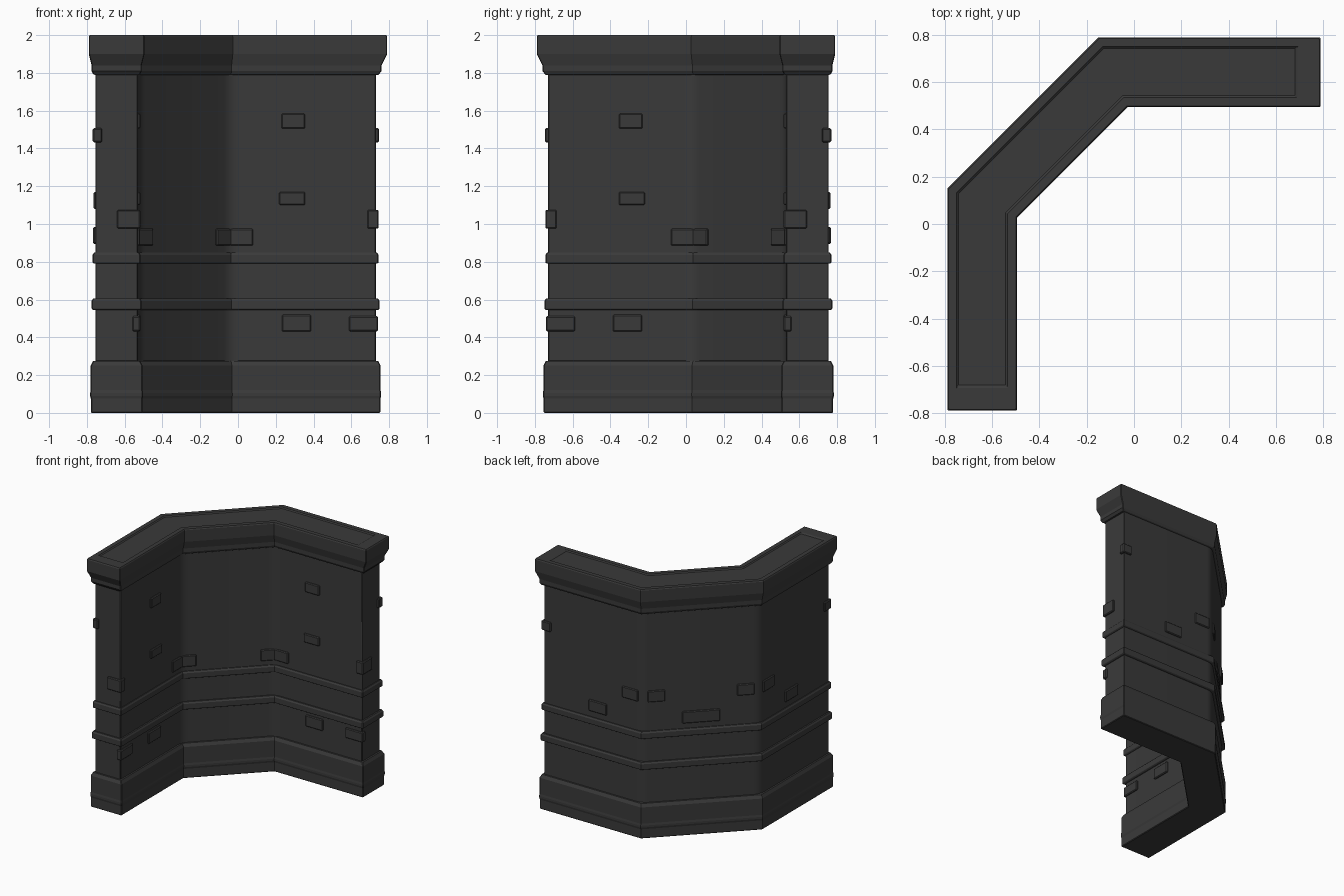
import bpy, bmesh, math

if "Cube" in bpy.data.objects:
    bpy.data.objects.remove(bpy.data.objects["Cube"])

R2 = math.sqrt(2)
stone = bpy.data.materials.new("dark_stone")
stone.diffuse_color = (0.042, 0.042, 0.042, 1)
stone.use_nodes = True
stone.node_tree.nodes["Principled BSDF"].inputs["Base Color"].default_value = stone.diffuse_color


def footprint(o, e=0.0):
    """Angled wall outline pushed out by o, with e extra at the two ends."""
    out, inn, end = 0.755 + o, 0.53 - o, 0.73 + o + e
    co, ci = 0.89 + o * R2, 0.572 - o * R2
    return [(-out, -end), (-out, co - out), (out - co, out), (end, out),
            (end, inn), (inn - ci, inn), (-inn, ci - inn), (-inn, -end)]


def loft(name, rings, bevel=0.005):
    """Stack outlines [(points, z)] into a closed solid."""
    bm = bmesh.new()
    loops = [[bm.verts.new((x, y, z)) for x, y in pts] for pts, z in rings]
    for a, b in zip(loops, loops[1:]):
        n = len(a)
        for i in range(n):
            bm.faces.new((a[i], a[(i + 1) % n], b[(i + 1) % n], b[i]))
    bm.faces.new(loops[0])
    bm.faces.new(loops[-1])
    bmesh.ops.recalc_face_normals(bm, faces=bm.faces)
    me = bpy.data.meshes.new(name)
    bm.to_mesh(me)
    bm.free()
    ob = bpy.data.objects.new(name, me)
    bpy.context.collection.objects.link(ob)
    me.materials.append(stone)
    if bevel:
        m = ob.modifiers.new("edge_wear", 'BEVEL')
        m.width, m.segments = bevel, 1
        m.limit_method, m.angle_limit = 'ANGLE', math.radians(60)
    return ob


def moulding(name, profile):
    return loft(name, [(footprint(o, e), z) for o, e, z in profile])


def rounded(pts, size=0.05, steps=4):
    """Soften the four 45 degree bends of the wall outline."""
    res = []
    for i, p in enumerate(pts):
        if i not in (1, 2, 5, 6):
            res.append(p)
            continue
        ends = []
        for q in (pts[i - 1], pts[(i + 1) % len(pts)]):
            d = math.dist(p, q)
            ends.append([p[k] + (q[k] - p[k]) * size / d for k in (0, 1)])
        for s in range(steps + 1):
            t = s / steps
            res.append(tuple((1 - t) ** 2 * ends[0][k] + 2 * t * (1 - t) * p[k]
                             + t * t * ends[1][k] for k in (0, 1)))
    return res


# Wall body with softly shaded bends
body = rounded(footprint(0))
wall = loft("wall_body", [(body, 0.05), (body, 1.9)], 0.004)
bpy.context.view_layer.objects.active = wall
wall.select_set(True)
bpy.ops.object.shade_smooth_by_angle(angle=math.radians(25))

# Plinth, two string courses and cornice, as (offset, end extra, z)
moulding("plinth", [(0.024, 0, 0), (0.024, 0, 0.075), (0.028, 0, 0.09),
                    (0.028, 0, 0.105), (0.025, 0, 0.12), (0.025, 0, 0.25),
                    (0.012, 0, 0.275), (-0.01, 0, 0.277)])
for name, lo, hi, o in (("lower_band", 0.545, 0.605, 0.02),
                        ("upper_band", 0.79, 0.848, 0.015)):
    moulding(name, [(-0.01, 0, lo), (o - 0.004, 0, lo), (o, 0, lo + 0.008),
                    (o, 0, hi - 0.012), (o - 0.008, 0, hi), (-0.01, 0, hi)])
moulding("cornice", [(-0.01, 0, 1.79), (0.01, 0.005, 1.79),
                     (0.02, 0.01, 1.81), (0.02, 0.01, 1.84),
                     (0.035, 0.025, 1.90), (0.035, 0.025, 1.992),
                     (0.03, 0.025, 2.0), (-0.007, -0.035, 2.0),
                     (-0.009, -0.035, 1.992)])


def brick(name, pts, z, h):
    """Proud brick plus its twin across the diagonal of symmetry."""
    for side, p in (("x", pts), ("y", [(-y, -x) for x, y in pts])):
        loft(f"{name}_{side}", [(p, z - h / 2), (p, z + h / 2)], 0.006)


def rect(x0, x1, y0, y1):
    return [(x0, y0), (x1, y0), (x1, y1), (x0, y1)]


# Bricks on the inner face, the back face and the end corners
for name, x0, x1, y0, y1, z, h in (
        ("inner_brick_high", 0.23, 0.355, 0.517, 0.55, 1.545, 0.08),
        ("inner_brick_mid", 0.217, 0.355, 0.517, 0.55, 1.135, 0.07),
        ("inner_brick_low", 0.233, 0.387, 0.517, 0.55, 0.475, 0.09),
        ("end_brick_low", 0.587, 0.742, 0.517, 0.558, 0.472, 0.08),
        ("end_brick_mid", 0.685, 0.745, 0.517, 0.64, 1.025, 0.10),
        ("end_brick_high", 0.665, 0.747, 0.72, 0.769, 1.47, 0.075),
        ("back_brick_low", 0.17, 0.33, 0.73, 0.767, 0.94, 0.09),
        ("back_brick_mid", -0.105, 0.035, 0.73, 0.764, 1.125, 0.09)):
    brick(name, rect(x0, x1, y0, y1), z, h)

# Bent bricks at the inner bends
brick("bend_brick", [(0.08, 0.545), (0.08, 0.518), (-0.037, 0.518),
                     (-0.11, 0.445), (-0.13, 0.465), (-0.05, 0.545)], 0.93, 0.09)


def diagonal(s0, s1, proud=0.011):
    """Rectangle on the outer slanted face, s measured from its middle."""
    n0, n1 = 0.89 / R2 - 0.03, 0.89 / R2 + proud
    return [((s - n) / R2, (s + n) / R2)
            for s, n in ((s0, n0), (s1, n0), (s1, n1), (s0, n1))]


# Bricks on the outer slanted face
brick("slant_brick_side", diagonal(0.265, 0.395), 1.125, 0.09)
p = diagonal(-0.14, 0.14)
loft("slant_brick_centre", [(p, 0.89), (p, 0.985)], 0.006)
